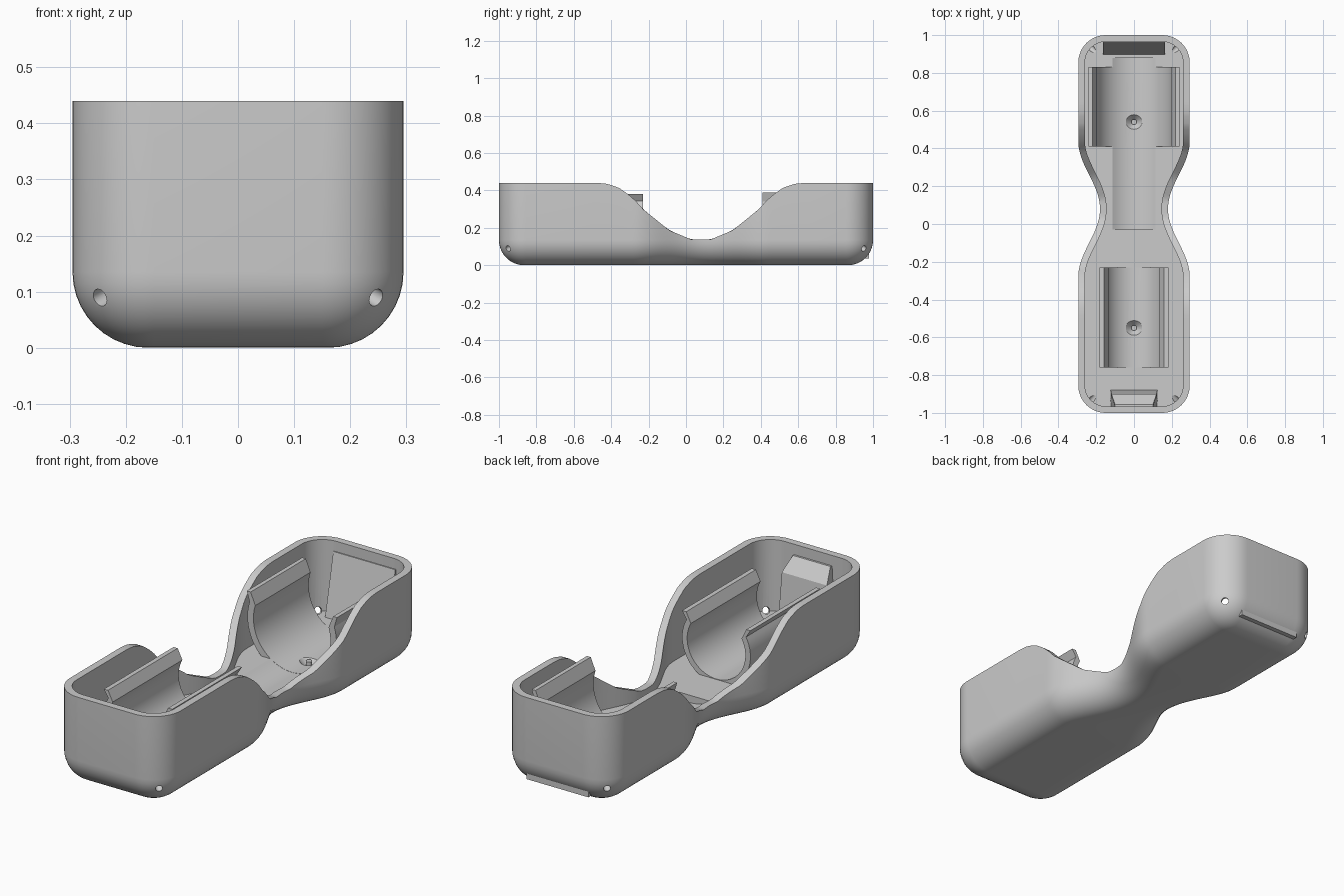
import bpy, bmesh, math
from math import sin, cos, pi, sqrt, acos
from mathutils import Vector, Matrix

if "Cube" in bpy.data.objects:
    bpy.data.objects.remove(bpy.data.objects["Cube"])

grey = bpy.data.materials.new("plain grey")
grey.diffuse_color = (0.6, 0.6, 0.6, 1)
grey.use_nodes = True
grey.node_tree.nodes["Principled BSDF"].inputs["Base Color"].default_value = grey.diffuse_color


def add(name, bm):
    me = bpy.data.meshes.new(name)
    bm.to_mesh(me)
    bm.free()
    me.materials.append(grey)
    ob = bpy.data.objects.new(name, me)
    bpy.context.collection.objects.link(ob)
    return ob


def make(name, verts, faces):
    bm = bmesh.new()
    vs = [bm.verts.new(v) for v in verts]
    for f in faces:
        bm.faces.new([vs[i] for i in f])
    bmesh.ops.recalc_face_normals(bm, faces=bm.faces)
    return add(name, bm)


def prism(name, near, far):
    """Solid between two matching polygons."""
    n = len(near)
    return make(name, near + far, [tuple(range(n)), tuple(range(n, 2 * n))] +
                [(i, (i + 1) % n, n + (i + 1) % n, n + i) for i in range(n)])


def cone(name, r1, r2, depth, pos, axis=(0, 0, 1)):
    """Round cutter, r1 at the tail and r2 at the tip of the axis."""
    bm = bmesh.new()
    rot = Vector((0, 0, 1)).rotation_difference(Vector(axis)).to_matrix().to_4x4()
    bmesh.ops.create_cone(bm, cap_ends=True, segments=32, radius1=r1, radius2=r2,
                          depth=depth, matrix=Matrix.Translation(pos) @ rot)
    ob = add(name, bm)
    ob.hide_render = True
    return ob


def select(ob):
    bpy.ops.object.select_all(action='DESELECT')
    ob.select_set(True)
    bpy.context.view_layer.objects.active = ob


def cut(ob, cutters):
    select(ob)
    for c in cutters:
        m = ob.modifiers.new("cut", 'BOOLEAN')
        m.operation, m.solver, m.object = 'DIFFERENCE', 'EXACT', c
        bpy.ops.object.modifier_apply(modifier=m.name)


# ---- Tray shell: pinched outline, rounded bottom, dipping rim ----
WAIST, SPAN, WIDE, CORNER, FLOOR = 0.08, 0.36, 0.295, 0.145, 0.097
RIM = [(0, .137), (.05, .137), (.17, .187), (.31, .30), (.35, .345), (.39, .38),
       (.44, .415), (.5, .435), (.55, .44), (2, .44)]


def rim_height(y):
    d = abs(y - WAIST)
    for (a, za), (b, zb) in zip(RIM, RIM[1:]):
        if d <= b:
            return za + (zb - za) * (d - a) / (b - a)


def side(y):
    """Point and outward normal on the right side."""
    d = y - WAIST
    w, slope = WIDE, 0
    if abs(d) < SPAN:
        w -= .0575 * (1 + cos(pi * d / SPAN))
        slope = .0575 * pi / SPAN * sin(pi * d / SPAN)
    return Vector((w, y)), Vector((1, -slope)).normalized()


def corner(t, sy):
    n = Vector((cos(t), sin(t)))
    return Vector((WIDE - CORNER, sy * (1 - CORNER))) + n * CORNER, n


right = [corner(-pi / 2 + pi / 2 * k / 12, -1) for k in range(13)]
right += [side(-.5 + 1.16 * k / 64) for k in range(65)]
right += [corner(pi / 2 * k / 12, 1) for k in range(13)]
N = len(right)
M = 2 * N


def ring(inset, z=None):
    pts = [p - n * inset for p, n in right]
    pts += [Vector((-p.x, p.y)) for p in reversed(pts)]
    return [(p.x, p.y, rim_height(p.y) if z is None else z) for p in pts]


angles = [pi / 2 * k / 10 for k in range(11)]
rings = [ring(.135 * (1 - sin(a)), .135 * (1 - cos(a))) for a in angles]
rings += [ring(0), ring(.035), ring(.035, FLOOR)]
verts = [v for r in rings for v in r]
faces = [(r * M + i, r * M + (i + 1) % M, (r + 1) * M + (i + 1) % M, (r + 1) * M + i)
         for r in range(len(rings) - 1) for i in range(M)]
for o in (0, (len(rings) - 1) * M):          # bottom and floor
    faces += [(o + i, o + i + 1, o + M - 2 - i, o + M - 1 - i) for i in range(N - 1)]
shell = make("tray_shell", verts, faces)


# ---- Snap-in cradles: C-shaped clips with flared lips ----
def cradle(name, y0, y1, zc, r, ro, pinch, top, lip_in, lip_out, n=40):
    t0 = acos(pinch / r)
    ang = [t0 - (pi + 2 * t0) * k / n for k in range(n + 1)]

    def line(rad, lip):
        arc = [(rad * cos(t), zc + rad * sin(t)) for t in ang]
        return [(lip, top)] + arc + [(-lip, top)]
    inner, outer = line(r, lip_in), line(ro, lip_out)
    c = len(inner)
    vs = [(x, y, z) for y in (y0, y1) for l in (inner, outer) for x, z in l]
    fs = []
    for i in range(c - 1):
        for a, b in ((0, c), (2 * c, 3 * c), (0, 2 * c), (c, 3 * c)):
            fs.append((a + i, a + i + 1, b + i + 1, b + i))
    for i in (0, c - 1):
        fs.append((i, c + i, 3 * c + i, 2 * c + i))
    return make(name, vs, fs)


front = cradle("front_cradle", -.76, -.23, .254, .155, .182, .135, .38, .16, .182)
rear = cradle("rear_cradle", .41, .83, .268, .205, .237, .195, .39, .22, .24)


# ---- End stops: side profile (y, z, half width) across x ----
def stop(name, prof):
    return prism(name, [(w, y, z) for y, z, w in prof], [(-w, y, z) for y, z, w in prof])


rear_stop = stop("rear_end_stop", [(.885, .035, .165), (.978, .035, .165),
                                   (.978, .39, .165), (.96, .39, .165)])
front_stop = stop("front_end_stop", [(-.875, .06, .125), (-.94, .06, .125),
                                     (-.975, .12, .12), (-.975, .39, .1),
                                     (-.955, .39, .1), (-.9, .325, .12)])

# ---- Cutters: floor groove, slanted corner holes, countersunk screw seats ----
xs = [-.115 + .23 * k / 16 for k in range(17)]
sect = [(x, .267 - sqrt(.205 ** 2 - x * x)) for x in xs] + [(.115, .25), (-.115, .25)]
groove = prism("groove_cutter", [(x, -.03, z) for x, z in sect],
               [(x, .88, z) for x, z in sect])
groove.hide_render = True
holes = [cone("hole_cutter", .016, .016, .2, (sx * .238, sy * .943, .094),
              (sx, sy, -.6)) for sx in (1, -1) for sy in (1, -1)]
seats = [[cone("seat_cutter", .013, .044, .034, (0, y, z - .011)),
          cone("seat_cutter", .014, .014, .05, (0, y, z - .02))]
         for y, z in ((-.55, .099), (.54, .063))]
cut(shell, [groove] + holes + seats[0] + seats[1])
cut(front, seats[0])
cut(rear, seats[1])
for c in [groove] + holes + seats[0] + seats[1]:
    bpy.data.objects.remove(c)

for ob in (shell, front, rear):
    select(ob)
    bpy.ops.object.shade_smooth_by_angle(angle=math.radians(18))
